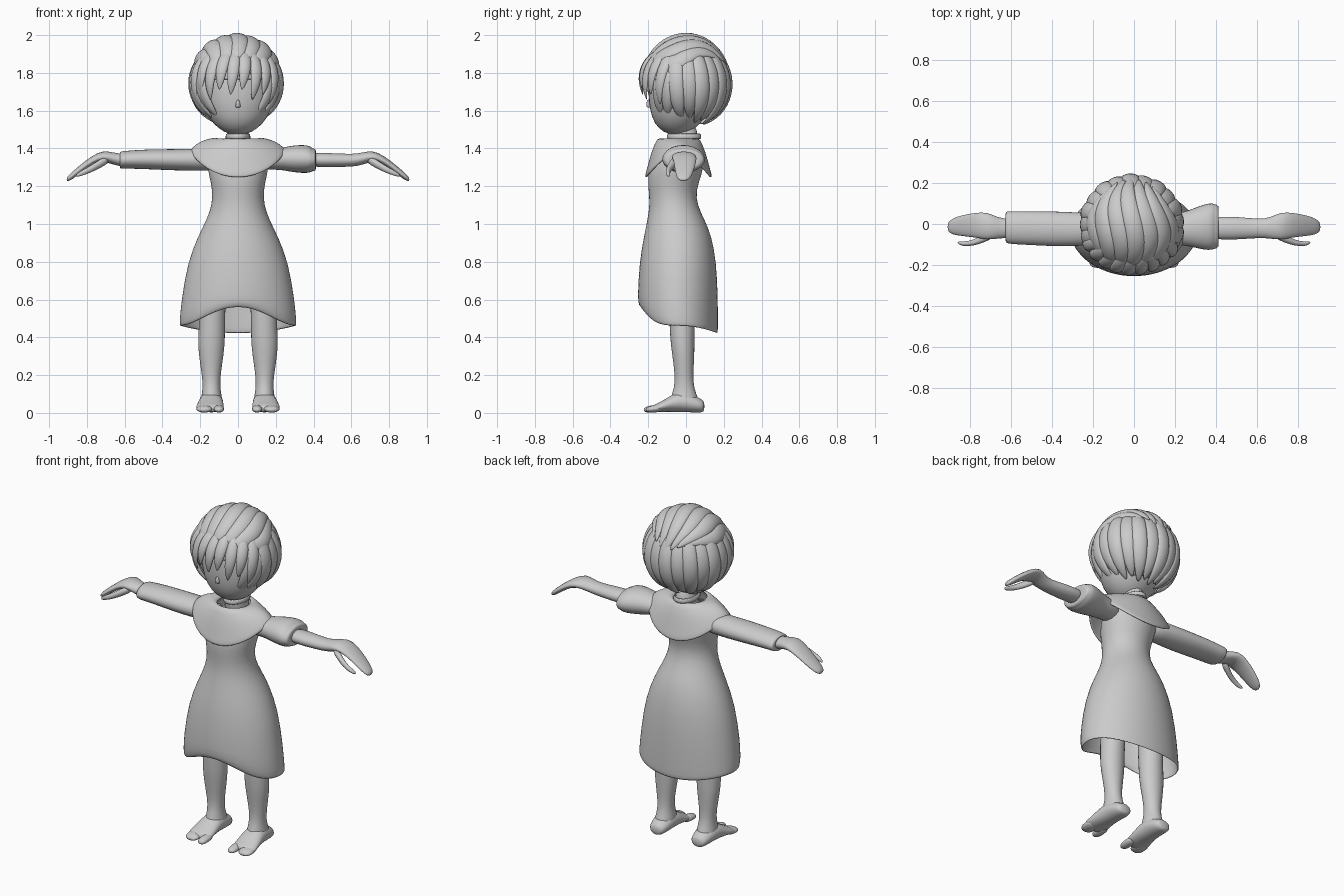
import bpy
import bmesh
from math import sin, cos, pi, radians
from mathutils import Vector

default = bpy.data.objects.get("Cube")
if default:
    bpy.data.objects.remove(default)

GREY = (0.6, 0.6, 0.6, 1.0)
clay = bpy.data.materials.new("plain grey")
clay.use_nodes = True
clay.diffuse_color = GREY
shader = clay.node_tree.nodes["Principled BSDF"]
shader.inputs["Base Color"].default_value = GREY
shader.inputs["Roughness"].default_value = 0.8


def finish(name, bm, levels=1, thickness=0.0):
    """Turn a bmesh into a smooth, optionally thickened object."""
    bmesh.ops.recalc_face_normals(bm, faces=bm.faces)
    for face in bm.faces:
        face.smooth = True
    mesh = bpy.data.meshes.new(name)
    bm.to_mesh(mesh)
    bm.free()
    mesh.materials.append(clay)
    obj = bpy.data.objects.new(name, mesh)
    bpy.context.collection.objects.link(obj)
    if thickness:
        shell = obj.modifiers.new("shell", 'SOLIDIFY')
        shell.thickness = thickness
    if levels:
        smooth = obj.modifiers.new("smooth", 'SUBSURF')
        smooth.levels = smooth.render_levels = levels
    return obj


def skin(name, rows, caps=True, levels=1, thickness=0.0):
    """Join closed rows of points into a tube."""
    bm = bmesh.new()
    rings = [[bm.verts.new(p) for p in row] for row in rows]
    count = len(rings[0])
    for low, high in zip(rings, rings[1:]):
        for i in range(count):
            j = (i + 1) % count
            bm.faces.new((low[i], low[j], high[j], high[i]))
    if caps:
        bm.faces.new(rings[0])
        bm.faces.new(rings[-1])
    return finish(name, bm, levels, thickness)


def loft(name, rings, axis, count=14, side=1, **options):
    """Rings are (x, y, z, radius, radius) in the plane across the axis."""
    u, v = {"x": ((0, 1, 0), (0, 0, 1)),
            "y": ((1, 0, 0), (0, 0, 1)),
            "z": ((1, 0, 0), (0, 1, 0))}[axis]
    rows = []
    for x, y, z, ru, rv in rings:
        row = []
        for i in range(count):
            a = 2 * pi * i / count
            p = Vector((x, y, z)) + Vector(u) * ru * cos(a) + Vector(v) * rv * sin(a)
            p.x *= side
            row.append(p)
        rows.append(row)
    return skin(name, rows, **options)


# Dress: height, half width, front, back
dress = [(0.46, .31, -.235, .17), (0.5, .31, -.25, .17), (0.6, .3, -.258, .17),
         (0.8, .268, -.248, .162), (0.94, .21, -.222, .135), (1.02, .168, -.205, .1),
         (1.1, .138, -.192, .06), (1.18, .135, -.198, .052), (1.26, .155, -.205, .085),
         (1.35, .17, -.175, .1), (1.42, .12, -.12, .08)]
rows = []
for index, (z, half, front, back) in enumerate(dress):
    row = []
    for i in range(32):
        a = 2 * pi * i / 32
        forward = cos(a)
        lift = 0
        if index < 2:
            lift = 0.1 * max(forward, 0) ** 4 - 0.04 * max(-forward, 0) ** 2
            lift *= 1 - 0.3 * index
        row.append((half * sin(a), (front + back) / 2 - forward * (back - front) / 2, z + lift))
    rows.append(row)
skin("dress", rows, caps=False, thickness=0.008)

# Cape collar with a drooping rounded point at front and back
rows = []
for half, depth, top, droop in ((.085, .095, 1.445, .0), (.12, .11, 1.463, .0),
                                (.2, .145, 1.44, .06), (.235, .165, 1.415, .115),
                                (.255, .178, 1.395, .138), (.25, .176, 1.38, .135)):
    row = []
    for i in range(32):
        a = 2 * pi * i / 32
        row.append((half * sin(a), -0.04 - depth * cos(a),
                    top - droop * abs(cos(a)) ** 1.5))
    rows.append(row)
skin("collar", rows, caps=False, thickness=0.012)

loft("neck", [(0, -.01, 1.38, .08, .08), (0, -.01, 1.45, .06, .08),
              (0, -.01, 1.55, .05, .06)], "z")
loft("neckband", [(0, -.01, 1.45, .07, .095), (0, -.01, 1.48, .066, .092)],
     "z", caps=False, thickness=0.01)

# Sleeves: long on the right, short and puffed on the left
loft("right_sleeve", [(.1, -.03, 1.34, .07, .06), (.2, -.025, 1.34, .08, .06),
                      (.35, -.025, 1.34, .088, .058), (.5, -.02, 1.343, .085, .053),
                      (.6, -.018, 1.34, .082, .048), (.63, -.015, 1.338, .08, .046),
                      (.62, -.015, 1.338, .05, .035)], "x", side=-1)
loft("left_sleeve", [(.1, -.03, 1.34, .07, .06), (.22, -.025, 1.345, .08, .056),
                     (.27, -.02, 1.345, .09, .07), (.34, -.015, 1.345, .115, .078),
                     (.385, -.012, 1.342, .118, .073), (.39, -.012, 1.34, .11, .062),
                     (.415, -.012, 1.34, .11, .06), (.41, -.012, 1.34, .06, .04)], "x")

for side, label in ((1, "left"), (-1, "right")):
    # Forearm and hand
    loft(label + "_arm", [(.35, -.02, 1.34, .06, .042), (.5, -.02, 1.338, .058, .038),
                          (.61, -.022, 1.336, .046, .034), (.66, -.02, 1.346, .052, .034),
                          (.715, -.01, 1.362, .07, .028), (.77, -.005, 1.338, .062, .026),
                          (.84, -.008, 1.287, .052, .023), (.885, -.012, 1.25, .04, .02),
                          (.908, -.015, 1.235, .022, .012)], "x", side=side)
    loft(label + "_thumb", [(.68, -.045, 1.345, .025, .024), (.73, -.07, 1.32, .022, .026),
                            (.78, -.092, 1.29, .015, .02), (.83, -.098, 1.268, .013, .016),
                            (.86, -.09, 1.255, .007, .008)], "x", 8, side)
    # Leg and foot
    loft(label + "_leg", [(.135, -.02, .75, .085, .085), (.137, -.02, .5, .068, .07),
                          (.14, -.02, .4, .074, .066), (.142, -.015, .32, .07, .062),
                          (.142, -.01, .2, .05, .049), (.14, -.01, .13, .046, .053),
                          (.14, -.01, .07, .06, .08), (.14, 0, .02, .06, .08)],
         "z", side=side)
    loft(label + "_foot", [(.14, .098, .035, .03, .025), (.14, .085, .036, .05, .036),
                           (.14, .03, .052, .062, .05), (.142, -.04, .062, .065, .06),
                           (.146, -.1, .042, .072, .036), (.15, -.155, .026, .077, .024),
                           (.15, -.18, .022, .06, .016)], "y", side=side)
    for toe, x, width, reach in (("big_toe", .101, .029, .215), ("toes", .178, .045, .205)):
        loft(label + "_" + toe, [(x, -.12, .025, width, .018), (x, -.165, .022, width, .022),
                                 (x, 0.015 - reach, .019, width, .019),
                                 (x, -reach - .01, .016, width * .6, .011)],
             "y", 10, side)

# Head
loft("head", [(0, -.05, 1.475, .03, .03), (0, -.05, 1.485, .075, .07),
              (0, -.045, 1.53, .135, .125), (0, -.035, 1.6, .178, .158),
              (0, -.02, 1.68, .2, .182), (0, -.005, 1.77, .21, .195),
              (0, 0, 1.86, .185, .18), (0, 0, 1.94, .11, .11),
              (0, 0, 1.96, .03, .03)], "z", 20)
loft("nose", [(0, -.195, 1.615, .016, .012), (0, -.2, 1.63, .014, .012),
              (0, -.2, 1.66, .008, .006)], "z", 8)

# Hair locks lie on an ellipsoid around the head
CENTRE = Vector((-0.01, 0, 1.745))
RADII = Vector((0.225, 0.215, 0.235))


def around(azimuth, elevation):
    a, e = radians(azimuth), radians(elevation)
    return Vector((cos(e) * sin(a), -cos(e) * cos(a), sin(e)))


def over(lateral, sweep):
    a, s = radians(lateral), radians(sweep)
    return Vector((sin(a), -cos(a) * cos(s), cos(a) * sin(s)))


def lock(name, path, lift, width, bulge=0.022, blunt=0.15, steps=9):
    """Tapered, padded strand; path and lift are functions from 0 to 1."""
    def place(t):
        return CENTRE + RADII * path(t) * lift(t)
    rows = []
    for k in range(steps):
        t = k / (steps - 1)
        along = (place(t + 0.01) - place(t - 0.01)).normalized()
        out = Vector([d / r for d, r in zip(path(t), RADII)]).normalized()
        across = along.cross(out).normalized()
        size = width * max(blunt, sin(pi * (0.2 + 0.8 * t)) ** 0.6 if t < 1 else 0)
        row = []
        for u, v in ((-1, -.3), (-.6, .7), (0, 1), (.6, .7), (1, -.3), (0, -.6)):
            row.append(place(t) + across * u * size + out * v * bulge * size / width)
        rows.append(row)
    return skin(name, rows)


# Scalp shell behind and over the face
rows = []
for k in range(9):
    row = []
    for i in range(28):
        azimuth = 360 * i / 28
        low = -58 if 62 < azimuth < 298 else 5
        row.append(CENTRE + RADII * around(azimuth, 88 - (88 - low) * k / 8) * 0.97)
    rows.append(row)
skin("scalp", rows, caps=False, thickness=0.01)

# Long locks round the sides and back
for i in range(15):
    azimuth = 56 + i * 248 / 14
    rear = sin(radians((azimuth - 56) * 180 / 248))
    tip = -46 - 16 * rear - 5 * (i % 2)
    lock("back_lock_%d" % (i + 1),
         lambda t, a=azimuth, e=tip: around(a + 6 * t, 42 + (e - 42) * t),
         lambda t, i=i: 1.0 + 0.05 * sin(pi * t) + 0.02 * (i % 2), 0.056)

# Fringe over the forehead
for i in range(9):
    azimuth = -62 + i * 15.5
    tip = -14 - 12 * abs(i - 4) / 4 + 9 * (i % 2)
    lock("fringe_lock_%d" % (i + 1),
         lambda t, a=azimuth, e=tip: around(a * (1 - .08 * t) - 7 * t, 45 + (e - 45) * t),
         lambda t: 1.0 + 0.11 * sin(pi * min(t, 0.85) * 0.75), 0.042, 0.02, 0.08)

# Cheek locks framing the face
for side, label in ((1, "left"), (-1, "right")):
    for n, azimuth in enumerate((50, 66)):
        lock("%s_cheek_lock_%d" % (label, n + 1),
             lambda t, a=azimuth, s=side: around(s * (a - 14 * t * t), 15 - 64 * t),
             lambda t: 1.06 - 0.02 * t, 0.042, 0.02, 0.1)

# Crown locks sweeping from the forehead over to the back
for i in range(7):
    spread = -57 + i * 19
    finish_angle = 164 - 5 * abs(i - 3)
    lock("crown_lock_%d" % (i + 1),
         lambda t, l=spread, f=finish_angle: over(
             l * (0.72 + 0.4 * sin(pi * t) - 0.3 * t) + 5 * sin(2 * pi * t),
             30 + (f - 30) * t),
         lambda t, i=i: 1.03 + 0.015 * (i % 2) + 0.06 * t ** 4, 0.062, 0.026, 0.12, 12)
